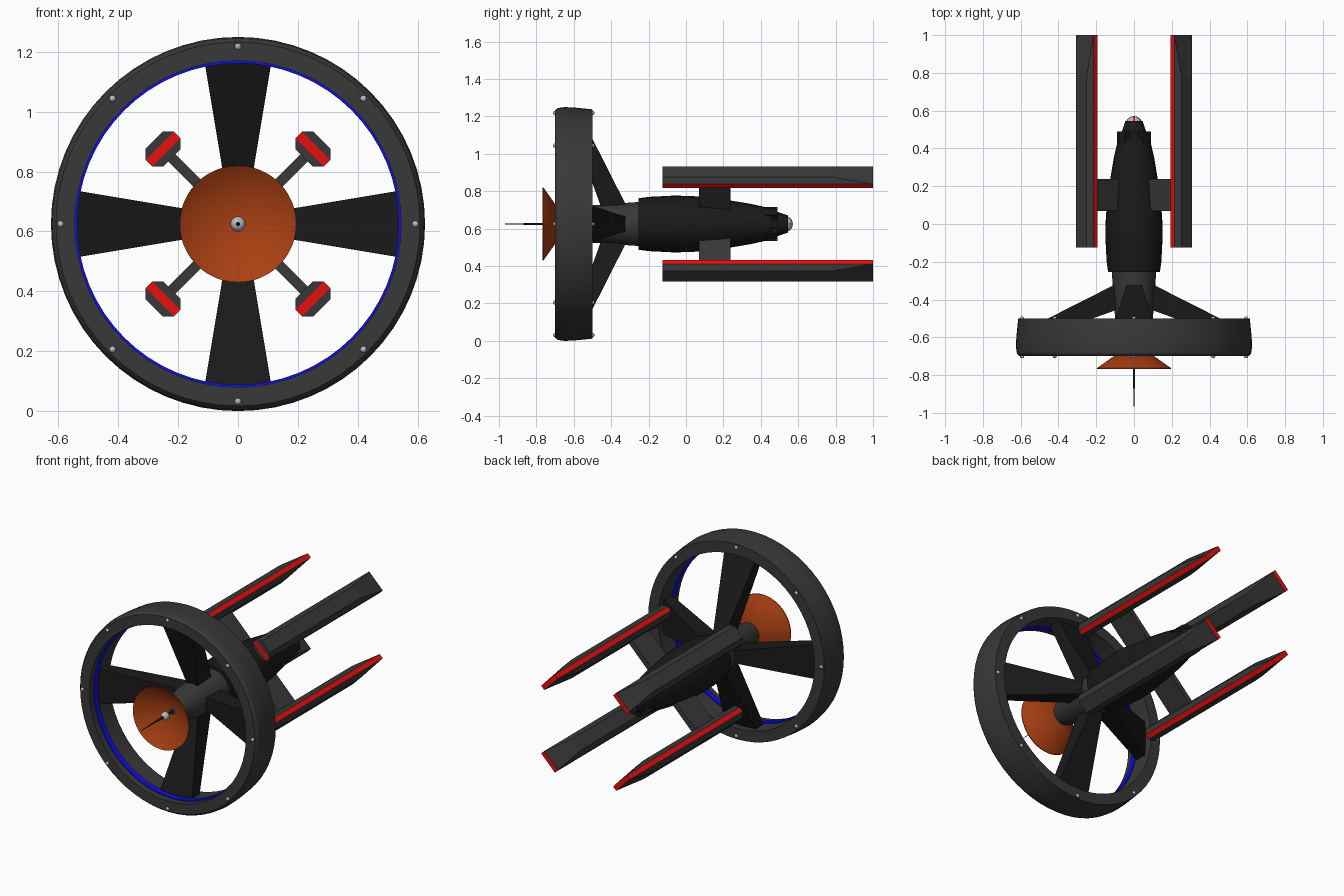
import bpy, bmesh, math
from mathutils import Matrix, Vector

if "Cube" in bpy.data.objects:
    bpy.data.objects.remove(bpy.data.objects["Cube"])

CZ = 0.625  # height of the long axis, which runs along y


def mat(name, r, g, b):
    m = bpy.data.materials.new(name)
    m.diffuse_color = (r, g, b, 1)
    m.use_nodes = True
    m.node_tree.nodes["Principled BSDF"].inputs["Base Color"].default_value = m.diffuse_color
    return m


DARK = mat("dark_grey", 0.04, 0.04, 0.04)
BLACK = mat("black", 0.01, 0.01, 0.01)
RED = mat("red", 0.8, 0.005, 0.005)
BLUE = mat("blue", 0.005, 0.005, 0.75)
ORANGE = mat("orange", 0.4, 0.05, 0.006)
LIGHT = mat("light_grey", 0.5, 0.5, 0.5)


def finish(name, bm, material, smooth=None, turn=0):
    bmesh.ops.recalc_face_normals(bm, faces=bm.faces)
    me = bpy.data.meshes.new(name)
    bm.to_mesh(me)
    bm.free()
    me.materials.append(material)
    ob = bpy.data.objects.new(name, me)
    bpy.context.collection.objects.link(ob)
    ob.location = (0, 0, CZ)
    ob.rotation_euler = (0, turn, 0)
    if smooth:
        bpy.ops.object.select_all(action='DESELECT')
        ob.select_set(True)
        bpy.context.view_layer.objects.active = ob
        bpy.ops.object.shade_smooth_by_angle(angle=math.radians(smooth))
    return ob


def lathe(name, profile, material, n=48, closed=False, smooth=30):
    """Revolve (radius, y) points about the long axis."""
    bm = bmesh.new()
    rings = []
    for i in range(n):
        a = 2 * math.pi * i / n
        rings.append([bm.verts.new((r * math.sin(a), y, r * math.cos(a))) for r, y in profile])
    m = len(profile)
    for i in range(n):
        p, q = rings[i], rings[(i + 1) % n]
        for j in range(m if closed else m - 1):
            k = (j + 1) % m
            bm.faces.new((p[j], p[k], q[k], q[j]))
    bmesh.ops.remove_doubles(bm, verts=bm.verts, dist=1e-5)
    return finish(name, bm, material, smooth)


def solid(name, pts, material, turn=0):
    """Flat-faced convex solid; x = across, z = outward before turning."""
    bm = bmesh.new()
    for p in pts:
        bm.verts.new(p)
    bmesh.ops.convex_hull(bm, input=bm.verts)
    bmesh.ops.dissolve_limit(bm, angle_limit=0.01, verts=bm.verts, edges=bm.edges)
    return finish(name, bm, material, None, turn)


def box(name, w, y0, y1, z0, z1, material, turn=0):
    pts = [(x, y, z) for x in (-w, w) for y in (y0, y1) for z in (z0, z1)]
    return solid(name, pts, material, turn)


# Front ring with its blue inner band
lathe("ring", [(0.545, -0.70), (0.608, -0.70), (0.62, -0.685), (0.625, -0.65),
               (0.623, -0.60), (0.613, -0.50), (0.545, -0.50)], DARK, 64, True)
lathe("ring_inner_band", [(0.55, -0.66), (0.537, -0.66), (0.537, -0.625), (0.55, -0.625)],
      BLUE, 64, True)

# Rivets on both ring faces
bm = bmesh.new()
for i in range(8):
    a = i * math.pi / 4
    for y in (-0.70, -0.50):
        bmesh.ops.create_uvsphere(bm, u_segments=12, v_segments=8, radius=0.011, matrix=Matrix.Translation(
            Vector((0.593 * math.sin(a), y, 0.593 * math.cos(a)))))
finish("ring_rivets", bm, LIGHT, 60)

# Swept wedge spokes from hub to ring
for i in range(4):
    sections = [(0.035, 0.08, -0.45, -0.31), (0.113, 0.55, -0.62, -0.548)]
    solid(f"spoke_{i + 1}", [(s * w, y, z) for w, z, y0, y1 in sections
                             for y in (y0, y1) for s in (-1, 1)], BLACK, i * math.pi / 2)

# Hub and main body
lathe("hub", [(0, -0.65), (0.04, -0.65), (0.07, -0.63), (0.10, -0.50), (0.118, -0.25), (0, -0.25)], DARK)
lathe("body", [(0, -0.255), (0.137, -0.255), (0.145, -0.20), (0.152, -0.06), (0.149, 0.04),
               (0.132, 0.20), (0.107, 0.35), (0.082, 0.46), (0.06, 0.46), (0, 0.46)], BLACK, 24)

# Tail: flaps, nozzle, dome and crossed red stripes
for i in range(8):
    box(f"tail_flap_{i + 1}", 0.022, 0.36, 0.49, 0.05, 0.09, BLACK, i * math.pi / 4)
lathe("tail_nozzle", [(0, 0.44), (0.068, 0.44), (0.064, 0.49), (0.046, 0.545), (0, 0.545)], BLACK, 24)
arc = [(0.04 * math.cos(t * math.pi / 12), 0.535 + 0.035 * math.sin(t * math.pi / 12)) for t in range(7)]
lathe("tail_dome", arc, LIGHT, 24)
for i in range(2):
    pts = [(sx * 0.004, y + 0.001, sz * r * 1.02) for r, y in arc for sx in (-1, 1) for sz in (-1, 1)]
    solid(f"tail_stripe_{i + 1}", pts, RED, i * math.pi / 2)

# Dish, ball and needle at the nose
lathe("dish", [(0, -0.635), (0.195, -0.767), (0.195, -0.762), (0, -0.625)], ORANGE, 48)
bm = bmesh.new()
bmesh.ops.create_uvsphere(bm, u_segments=20, v_segments=12, radius=0.025,
                          matrix=Matrix.Translation((0, -0.725, 0)))
finish("nose_ball", bm, LIGHT, 60)
lathe("needle", [(0, -1.0), (0.002, -0.95), (0.007, -0.75), (0.007, -0.63), (0, -0.63)], BLACK, 12)

# Four pods: red core slab between two chamfered shells, on flat struts
R, W, H, CORE = 0.354, 0.067, 0.042, 0.015
Y0, YT, Y1 = -0.125, 0.78, 1.0
for i in range(4):
    turn = math.pi / 4 + i * math.pi / 2
    box(f"pod_strut_{i + 1}", 0.017, 0.07, 0.237, 0.10, R - 0.03, DARK, turn)
    box(f"pod_core_{i + 1}", W, Y0, Y1, R - CORE, R + CORE, RED, turn)
    for side, tag in ((1, "outer"), (-1, "inner")):
        pts = []
        for s in (-1, 1):
            pts += [(s * W, y, R + side * CORE) for y in (Y0, Y1)]
            pts += [(s * 0.04, y, R + side * H) for y in (Y0, YT)]
        solid(f"pod_shell_{tag}_{i + 1}", pts, DARK, turn)
